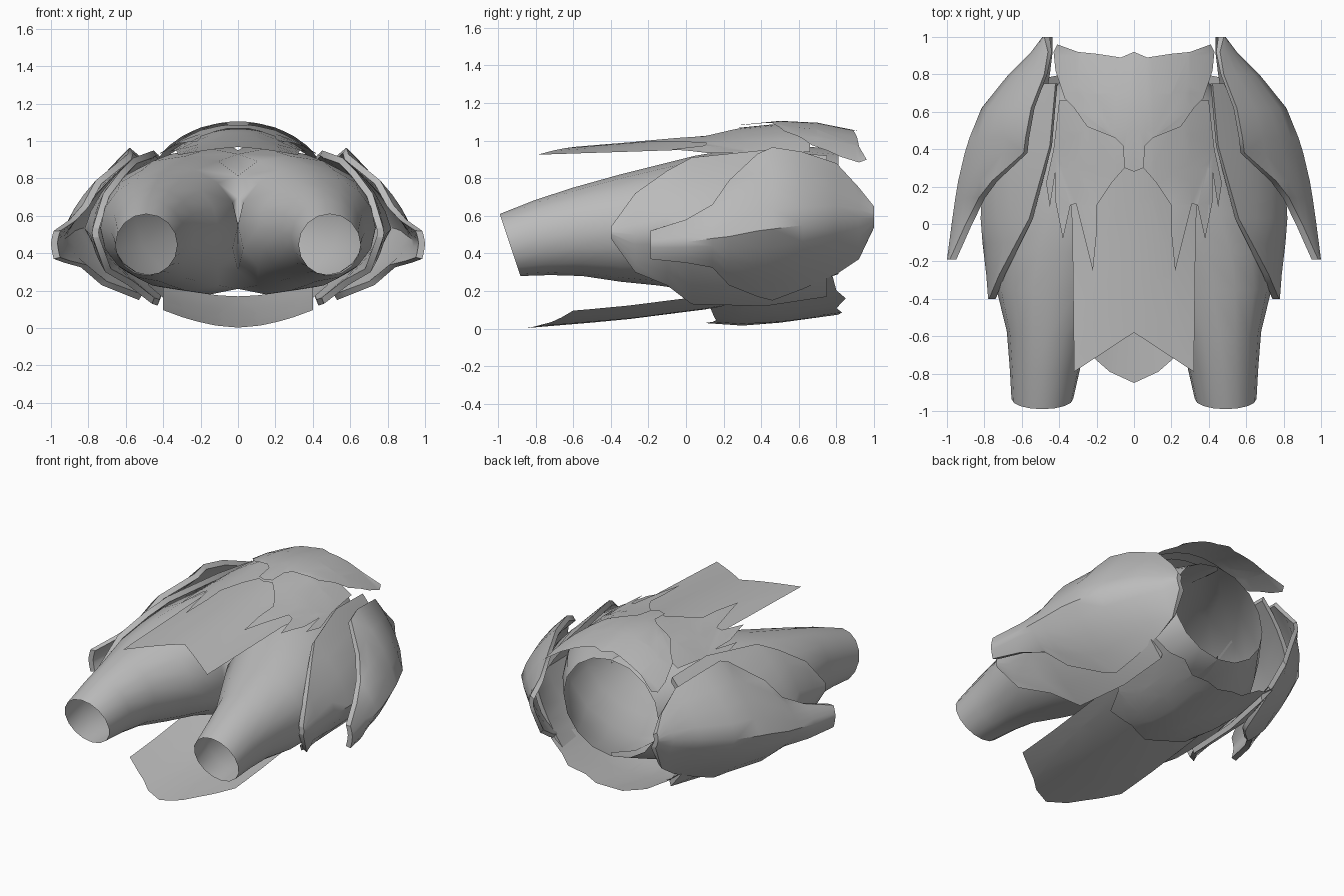
import bpy, bmesh, math
from mathutils import Vector

cube = bpy.data.objects.get("Cube")
if cube:
    bpy.data.objects.remove(cube, do_unlink=True)

grey = bpy.data.materials.new("plain_grey")
grey.use_nodes = True
grey.diffuse_color = (0.5, 0.5, 0.5, 1)
grey.node_tree.nodes["Principled BSDF"].inputs["Base Color"].default_value = (0.5, 0.5, 0.5, 1)


def finish(name, bm, angle):
    """Turn a half bmesh into a shaded, mirrored object."""
    bmesh.ops.recalc_face_normals(bm, faces=bm.faces)
    mesh = bpy.data.meshes.new(name)
    bm.to_mesh(mesh)
    bm.free()
    mesh.materials.append(grey)
    obj = bpy.data.objects.new(name, mesh)
    bpy.context.collection.objects.link(obj)
    bpy.ops.object.select_all(action="DESELECT")
    bpy.context.view_layer.objects.active = obj
    obj.select_set(True)
    bpy.ops.object.shade_smooth_by_angle(angle=math.radians(angle))
    mod = obj.modifiers.new("mirror", "MIRROR")
    mod.use_clip = True
    mod.merge_threshold = 0.002


def loft(bm, rows):
    """Skin closed rings of points."""
    grid = [[bm.verts.new(p) for p in row] for row in rows]
    for a, b in zip(grid, grid[1:]):
        for i in range(len(a)):
            j = (i + 1) % len(a)
            bm.faces.new((a[i], a[j], b[j], b[i]))
    return grid


def curve(points, y):
    """Piecewise linear height along y."""
    if y <= points[0][0]:
        return points[0][1]
    for (y0, z0), (y1, z1) in zip(points, points[1:]):
        if y <= y1:
            return z0 + (z1 - z0) * (y - y0) / (y1 - y0)
    return points[-1][1]


# Legs and hips: rings of y top, y bottom, centre x, centre z, radius x, radius z
rings = [
    (-0.99, -0.88, 0.49, 0.445, 0.165, 0.165),
    (-0.8, -0.72, 0.475, 0.485, 0.19, 0.2),
    (-0.6, -0.55, 0.455, 0.515, 0.225, 0.235),
    (-0.35, -0.35, 0.42, 0.535, 0.315, 0.285),
    (-0.15, -0.15, 0.37, 0.55, 0.37, 0.32),
    (0.05, 0.05, 0.28, 0.56, 0.46, 0.36),
    (0.3, 0.3, 0.15, 0.57, 0.55, 0.39),
    (0.55, 0.55, 0.05, 0.59, 0.5, 0.39),
    (0.81, 0.81, 0, 0.62, 0.36, 0.33),
]
bm = bmesh.new()
rows = []
for yt, yb, cx, cz, rx, rz in rings:
    row = []
    for i in range(16):
        a = math.tau * i / 16
        s = math.sin(a)
        row.append((max(0, cx + rx * math.cos(a)),
                    (yt + yb) / 2 + (yt - yb) / 2 * s, cz + rz * s))
    rows.append(row)
loft(bm, rows)
middle = [f for f in bm.faces if all(v.co.x < 0.0001 for v in f.verts)]
bmesh.ops.delete(bm, geom=middle, context="FACES")
finish("trouser_legs", bm, 50)


# Hip plates: columns of y, top edge (x, z), middle (x, z), bottom edge (x, z)
def hip_plate(name, columns):
    bm = bmesh.new()
    rows = []
    core = Vector((0.3, 0.53))
    for y, top, mid, low in columns:
        top, mid, low = Vector(top), Vector(mid), Vector(low)
        outer = []
        for i in range(9):
            t = i / 4 - 1
            bowed = top * (t * (t - 1) / 2) + mid * (1 - t * t) + low * (t * (t + 1) / 2)
            straight = mid.lerp(top if t < 0 else low, abs(t))
            outer.append(bowed.lerp(straight, 0.45))
        inner = [p + (core - p).normalized() * 0.035 for p in reversed(outer)]
        rows.append([(p.x, y, p.y) for p in outer + inner])
    grid = loft(bm, rows)
    for end in (grid[0], grid[-1]):
        for i in range(8):
            bm.faces.new((end[i], end[i + 1], end[16 - i], end[17 - i]))
    finish(name, bm, 40)


hip_plate("outer_hip_plate", [
    (-0.19, (0.985, 0.52), (1.0, 0.45), (0.985, 0.37)),
    (0.0, (0.9, 0.58), (0.975, 0.46), (0.93, 0.35)),
    (0.14, (0.83, 0.66), (0.955, 0.48), (0.84, 0.325)),
    (0.23, (0.76, 0.79), (0.94, 0.49), (0.73, 0.23)),
    (0.38, (0.59, 0.93), (0.905, 0.52), (0.58, 0.17)),
    (0.46, (0.58, 0.965), (0.88, 0.53), (0.53, 0.15)),
    (0.62, (0.55, 0.94), (0.815, 0.55), (0.5, 0.21)),
    (0.8, (0.48, 0.88), (0.67, 0.58), (0.47, 0.29)),
    (0.92, (0.46, 0.75), (0.55, 0.59), (0.46, 0.37)),
    (1.0, (0.48, 0.65), (0.49, 0.6), (0.47, 0.54)),
])
hip_plate("inner_hip_plate", [
    (-0.4, (0.775, 0.54), (0.78, 0.51), (0.775, 0.48)),
    (-0.27, (0.72, 0.72), (0.79, 0.5), (0.71, 0.3)),
    (-0.1, (0.63, 0.84), (0.81, 0.52), (0.59, 0.23)),
    (0.03, (0.56, 0.91), (0.82, 0.53), (0.46, 0.13)),
    (0.42, (0.45, 0.95), (0.8, 0.54), (0.43, 0.12)),
    (0.75, (0.42, 0.92), (0.63, 0.56), (0.41, 0.17)),
])


# Draped cloth: half outline cut into strips and bent over a height function
def cloth(name, outline, height):
    bm = bmesh.new()
    face = bm.faces.new([bm.verts.new((x, y, 0)) for x, y in outline])
    face.normal_update()
    bmesh.ops.triangulate(bm, faces=[face], ngon_method="EAR_CLIP")
    cuts = [((0.1 * i, 0, 0), (1, 0, 0)) for i in range(1, 5)]
    cuts += [((0, 0.2 * i - 0.7, 0), (0, 1, 0)) for i in range(9)]
    for co, no in cuts:
        geom = bm.verts[:] + bm.edges[:] + bm.faces[:]
        bmesh.ops.bisect_plane(bm, geom=geom, plane_co=co, plane_no=no)
    for v in bm.verts:
        v.co.z = height(v.co.x, v.co.y)
    finish(name, bm, 40)


def front_height(drop):
    ridge = [(-0.8, 0.99), (-0.25, 1.035), (0.1, 1.065), (0.55, 1.11), (0.75, 1.09), (0.92, 1.05)]
    bend = [(-0.8, 0.25), (0, 0.6), (0.5, 0.9)]
    return lambda x, y: curve(ridge, y) - drop - curve(bend, y) * x * x


def back_height(x, y):
    return curve([(-0.85, 0.003), (-0.35, 0.045), (0.2, 0.115), (0.45, 0.17)], y) + 0.45 * x * x


def back_belt_height(x, y):
    return curve([(0.1, 0.03), (0.28, 0.015), (0.45, 0.025), (0.85, 0.08)], y) + 0.9 * x * x


cloth("front_flap", [(0, -0.58), (0.32, -0.79), (0.33, 0.0), (0.38, 0.6), (0, 0.6)],
      front_height(0.04))
cloth("front_tatters", [
    (0, 0.28), (0.05, 0.3), (0.12, 0.22), (0.2, 0.1), (0.2, -0.05), (0.22, -0.25),
    (0.31, 0.11), (0.34, 0.1), (0.38, -0.08), (0.42, 0.12), (0.42, 0.28), (0.45, 0.09),
    (0.47, 0.22), (0.43, 0.4), (0.4, 0.66), (0, 0.66)], front_height(0.015))
cloth("front_waistband", [
    (0, 0.28), (0.05, 0.3), (0.06, 0.42), (0.1, 0.46), (0.25, 0.52), (0.32, 0.62),
    (0.37, 0.67), (0.42, 0.82), (0.43, 0.92), (0.41, 0.96), (0.3, 0.92), (0.2, 0.91),
    (0.07, 0.89), (0, 0.92)], front_height(0))
cloth("back_flap", [(0, -0.85), (0.13, -0.79), (0.21, -0.72), (0.4, -0.6), (0.4, 0.45), (0, 0.45)],
      back_height)
cloth("back_waistband", [
    (0, 0.1), (0.15, 0.16), (0.3, 0.13), (0.38, 0.3), (0.48, 0.4), (0.48, 0.78),
    (0.38, 0.8), (0.3, 0.85), (0.2, 0.8), (0.1, 0.83), (0, 0.81)], back_belt_height)
